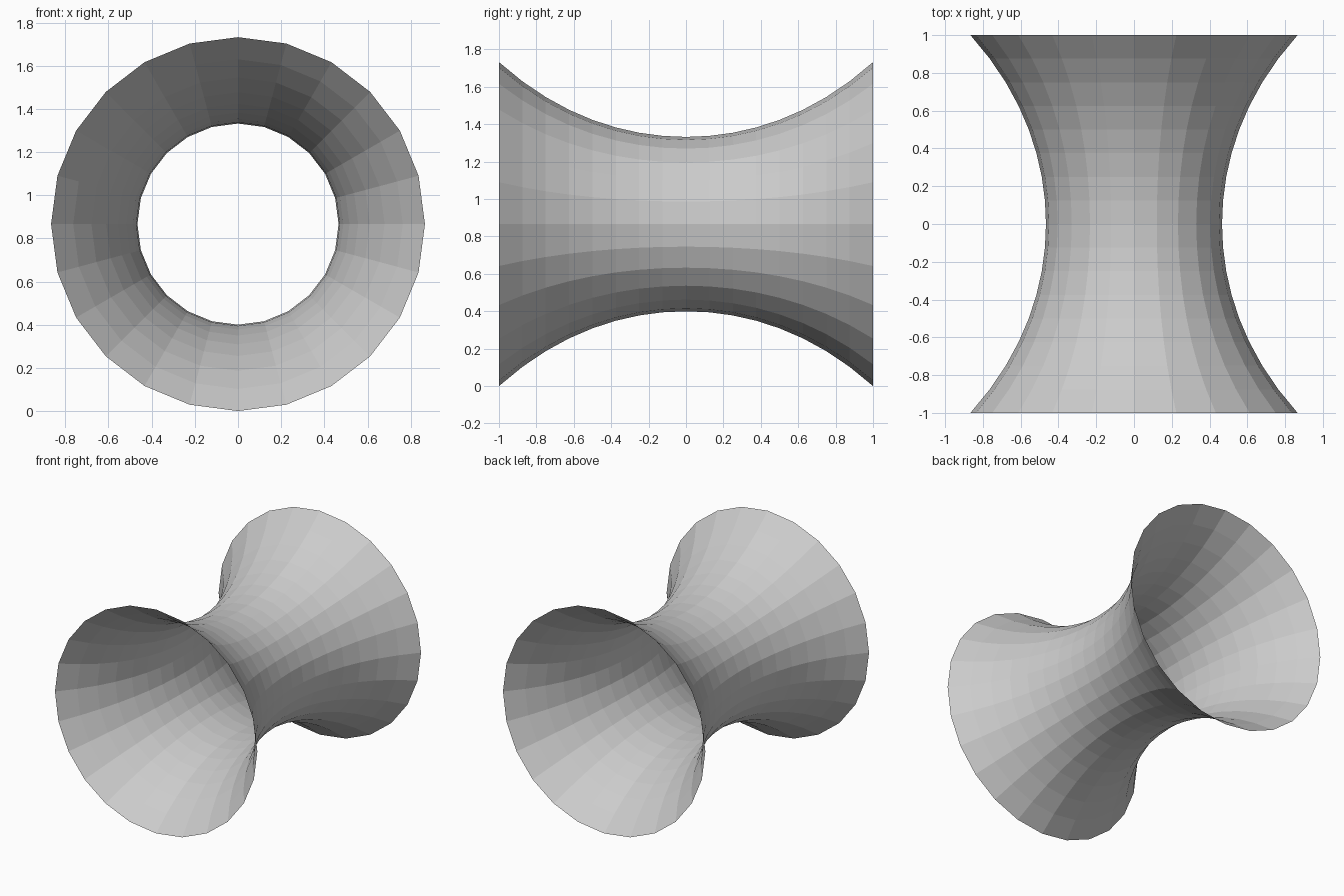
import bpy, bmesh
from math import cosh, acosh, tau
from mathutils import Vector

if "Cube" in bpy.data.objects:
    bpy.data.objects.remove(bpy.data.objects["Cube"])

SIDES, RINGS = 24, 16
R_END, R_WAIST = 0.866, 0.466
K = acosh(R_END / R_WAIST)
axis_point = Vector((0, 0, R_END))

bm = bmesh.new()

# Catenary profile along y, spun round the horizontal axis as an open shell
ys = [-1 + 2 * i / RINGS for i in range(RINGS + 1)]
verts = [bm.verts.new((0, y, R_END + R_WAIST * cosh(K * y))) for y in ys]
edges = [bm.edges.new(pair) for pair in zip(verts, verts[1:])]
bmesh.ops.spin(bm, geom=verts + edges, cent=axis_point, axis=(0, 1, 0),
               angle=tau, steps=SIDES, use_merge=False)
bmesh.ops.remove_doubles(bm, verts=bm.verts[:], dist=1e-4)

# Make the faces point away from the axis
bm.normal_update()
inward = []
for f in bm.faces:
    out = f.calc_center_median() - axis_point
    out.y = 0
    if f.normal.dot(out) < 0:
        inward.append(f)
bmesh.ops.reverse_faces(bm, faces=inward)

mesh = bpy.data.meshes.new("catenoid_shell")
bm.to_mesh(mesh)
bm.free()
bpy.context.collection.objects.link(bpy.data.objects.new("catenoid_shell", mesh))
